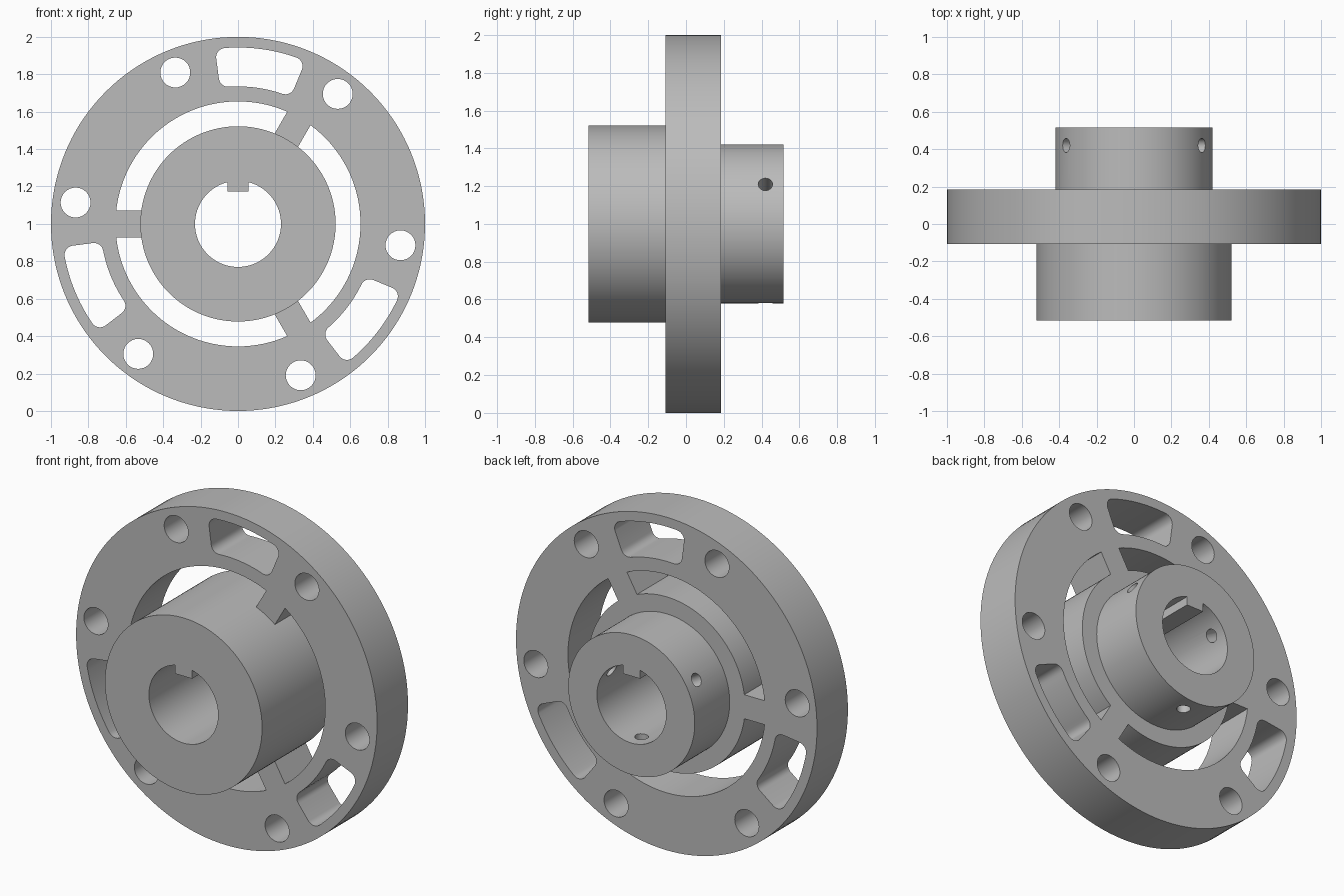
import bpy, bmesh, math
from math import sin, cos, radians, pi

if "Cube" in bpy.data.objects:
    bpy.data.objects.remove(bpy.data.objects["Cube"])

metal = bpy.data.materials.new("grey_metal")
metal.diffuse_color = (0.5, 0.5, 0.5, 1)
metal.use_nodes = True
metal.node_tree.nodes["Principled BSDF"].inputs["Base Color"].default_value = metal.diffuse_color


def polar(r, deg):
    return (r * cos(radians(deg)), r * sin(radians(deg)))


def arc(r, a0, a1, n, c=(0, 0)):
    pts = [polar(r, a0 + (a1 - a0) * i / n) for i in range(n + 1)]
    return [(c[0] + x, c[1] + y) for x, y in pts]


def circle(r, n, c=(0, 0)):
    return arc(r, 0, 360, n, c)[:-1]


def plate(name, outlines, y0, y1):
    """Extrude flat outlines (the first is the rim, the rest are holes) along y."""
    cu = bpy.data.curves.new(name, 'CURVE')
    cu.dimensions, cu.fill_mode, cu.extrude = '2D', 'BOTH', (y1 - y0) / 2
    for pts in outlines:
        sp = cu.splines.new('POLY')
        sp.points.add(len(pts) - 1)
        for p, (x, y) in zip(sp.points, pts):
            p.co = (x, y, 0, 1)
        sp.use_cyclic_u = True
    ob = bpy.data.objects.new(name, cu)
    bpy.context.collection.objects.link(ob)
    ob.location, ob.rotation_euler = (0, (y0 + y1) / 2, 1), (pi / 2, 0, 0)
    select(ob)
    bpy.ops.object.convert(target='MESH')
    ob = bpy.context.object
    bm = bmesh.new()
    bm.from_mesh(ob.data)
    bmesh.ops.remove_doubles(bm, verts=bm.verts, dist=1e-5)
    bmesh.ops.recalc_face_normals(bm, faces=bm.faces)
    bm.to_mesh(ob.data)
    bm.free()
    ob.data.materials.clear()
    ob.data.materials.append(metal)
    return ob


def select(ob):
    bpy.ops.object.select_all(action='DESELECT')
    ob.select_set(True)
    bpy.context.view_layer.objects.active = ob


def rounded_slot(r0, r1, mid, half, f):
    """Ring sector with rounded corners of radius f."""
    pts = []
    for r, s, turn in ((r1, 1, 0), (r0, 1, 90), (r0, -1, 180), (r1, -1, 270)):
        rc = r - f if r == r1 else r + f
        a = mid + s * (half - math.degrees(math.asin(f / rc)))
        start = mid + s * half + (0 if r == r1 else s * 90)
        c = polar(rc, a)
        start = {0: a, 90: a + 90, 180: a + 180, 270: a - 90}[turn]
        pts += arc(f, start, start + 90, 8, c)
        # long curved side between this corner and the next
        if s == 1 and r == r0:
            pts += arc(r0, a, 2 * mid - a, 16)[1:-1]
        if s == -1 and r == r1:
            pts += arc(r1, a, 2 * mid - a, 16)[1:-1]
    return pts


# Flange: rim, inner opening with three spokes, six bolt holes, three slots
R_IN, TIP, HALF = 0.655, 0.505, 0.072
gap = math.degrees(math.asin(HALF / R_IN))
opening = []
for a in (60, 180, 300):
    ca, sa = polar(1, a)
    opening += [(TIP * ca - t * sa, TIP * sa + t * ca) for t in (-HALF, HALF)]
    opening += arc(R_IN, a + gap, a + 120 - gap, 36)
bolts = [circle(0.08, 32, polar(0.876, -7.5 + 60 * k)) for k in range(6)]
slots = [rounded_slot(0.735, 0.943, 82.5 + 120 * k, 15, 0.05) for k in range(3)]
flange = plate("flange", [circle(1, 144), opening] + bolts + slots, -0.108, 0.185)

# Hub and collar share a bore with a key standing into it
KEY = 0.057
k = math.degrees(math.asin(KEY / 0.23))
bore = arc(0.23, 90 + k, 450 - k, 64) + [(KEY, 0.172), (-KEY, 0.172)]
hub = plate("hub", [circle(0.522, 128), bore], -0.517, 0.185)
collar = plate("collar", [circle(0.42, 128), bore], 0.185, 0.517)

# Three radial set screw holes through the collar
bm = bmesh.new()
for a in (30, 150, 270):
    ring0, ring1 = [], []
    for px, py in circle(0.038, 24):
        for ring, r in ((ring0, 0.15), (ring1, 0.5)):
            c, s = polar(1, a)
            ring.append(bm.verts.new((r * c - px * s, 0.42 + py, 1 + r * s + px * c)))
    bm.faces.new(ring0)
    bm.faces.new(ring1)
    for i in range(24):
        j = (i + 1) % 24
        bm.faces.new((ring0[i], ring0[j], ring1[j], ring1[i]))
bmesh.ops.recalc_face_normals(bm, faces=bm.faces)
me = bpy.data.meshes.new("screw_hole_cutter")
bm.to_mesh(me)
bm.free()
cutter = bpy.data.objects.new("screw_hole_cutter", me)
bpy.context.collection.objects.link(cutter)
cutter.hide_render = True
me.materials.append(metal)
select(collar)
mod = collar.modifiers.new("screw_holes", 'BOOLEAN')
mod.operation, mod.solver, mod.object = 'DIFFERENCE', 'EXACT', cutter
bpy.ops.object.modifier_apply(modifier=mod.name)
bpy.data.objects.remove(cutter)

for ob in (flange, hub, collar):
    select(ob)
    bpy.ops.object.shade_smooth_by_angle(angle=radians(30))
